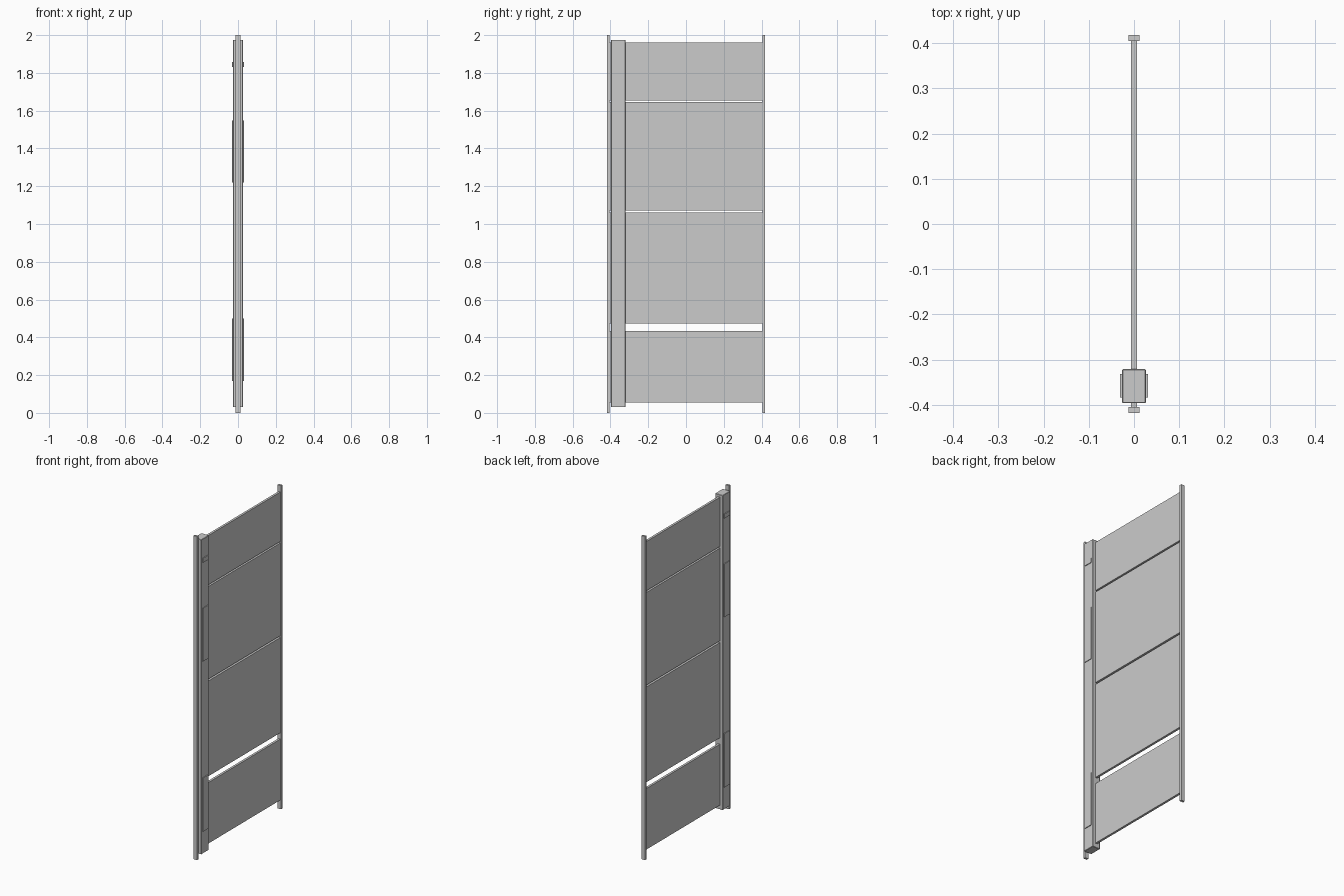
import bpy

if "Cube" in bpy.data.objects:
    bpy.data.objects.remove(bpy.data.objects["Cube"])


def box(name, x, y, z, bevel=0.0):
    """Axis-aligned box from (min, max) ranges, optionally with chamfered edges."""
    bpy.ops.mesh.primitive_cube_add(size=1, location=[(r[0] + r[1]) / 2 for r in (x, y, z)])
    ob = bpy.context.object
    ob.name = name
    ob.scale = [r[1] - r[0] for r in (x, y, z)]
    bpy.ops.object.transform_apply(location=False, rotation=False, scale=True)
    if bevel:
        mod = ob.modifiers.new("edge_chamfer", 'BEVEL')
        mod.width = bevel
        mod.segments = 1
    return ob


# Full-height rails at both ends
box("rail_front", (-0.012, 0.012), (-0.418, -0.404), (0, 2))
box("rail_back", (-0.012, 0.012), (0.404, 0.418), (0, 2))

# Flat door panels stacked with open gaps between them
panel_heights = [(0.056, 0.433), (0.472, 1.061), (1.072, 1.645), (1.655, 1.96)]
for i, z in enumerate(panel_heights):
    box(f"panel_{i + 1}", (-0.007, 0.007), (-0.405, 0.405), z)

# Thick upright post near the front rail
box("post", (-0.026, 0.026), (-0.396, -0.321), (0.03, 1.975), 0.002)

# Thin raised plates on both faces of the post
plate_heights = {"lower_plate": (0.168, 0.5), "upper_plate": (1.22, 1.549),
                 "small_plate": (1.83, 1.857)}
for side, label in ((-1, "left"), (1, "right")):
    for name, z in plate_heights.items():
        x = sorted((side * 0.024, side * 0.0305))
        box(f"{name}_{label}", x, (-0.384, -0.332), z)
